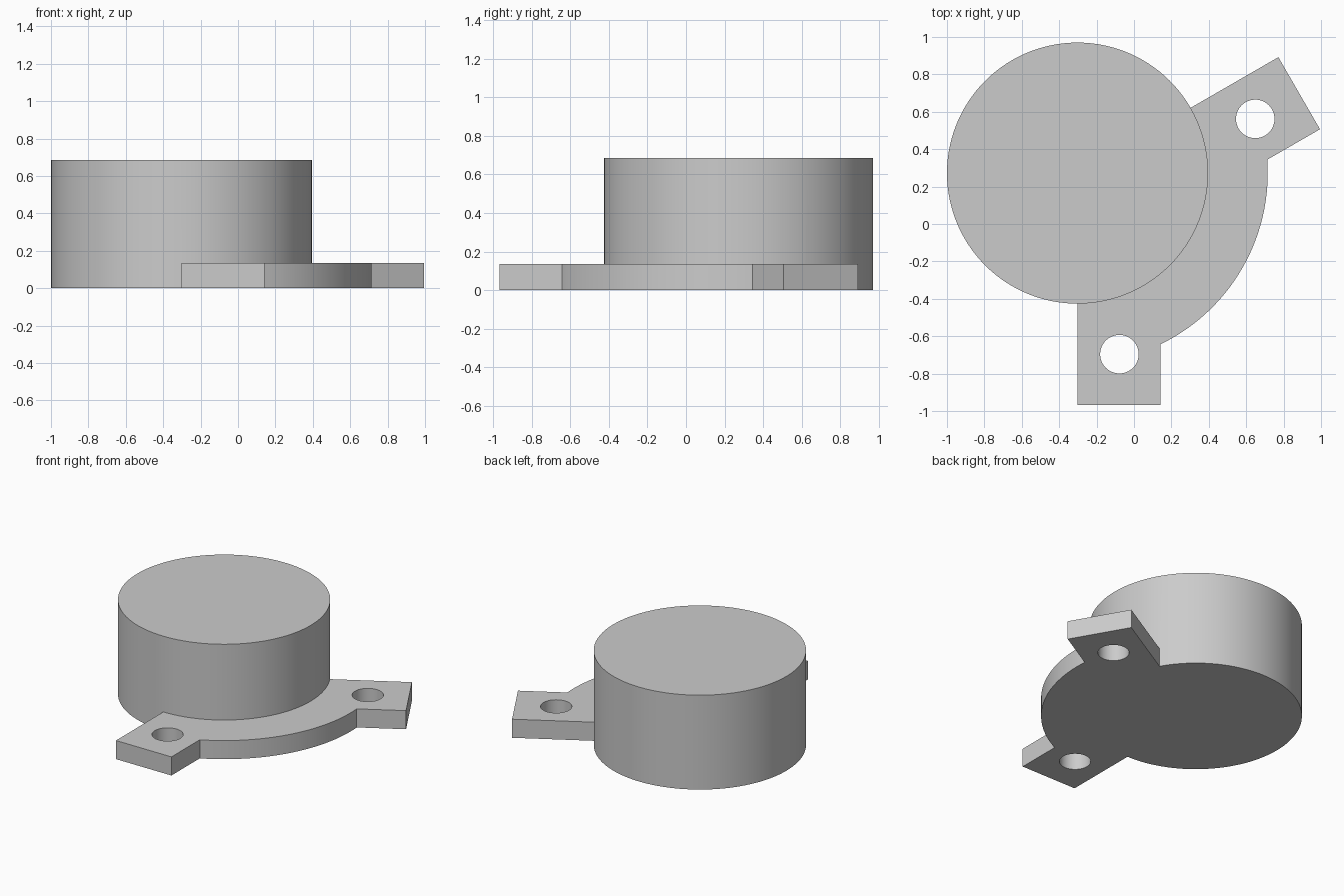
import bpy
import bmesh
from math import sin, cos, asin, pi, radians

if "Cube" in bpy.data.objects:
    bpy.data.objects.remove(bpy.data.objects["Cube"])

CX, CY = -0.302, 0.272          # axis of the round housing
R, H = 0.698, 0.685             # housing radius and height
RIM, THICK = 1.017, 0.135       # flange radius and thickness
REACH, WIDTH = 1.24, 0.445      # ear length from the axis and ear width
HOLE = (0.968, 0.224, 0.103)    # along the ear, across the ear, radius

grey = bpy.data.materials.new("grey")
grey.use_nodes = True
colour = (0.6, 0.6, 0.6, 1)
grey.diffuse_color = colour
grey.node_tree.nodes["Principled BSDF"].inputs["Base Color"].default_value = colour


def prism(name, points, z0, z1):
    """Extrude a closed outline between two heights."""
    bm = bmesh.new()
    face = bm.faces.new([bm.verts.new((x, y, z0)) for x, y in points])
    ext = bmesh.ops.extrude_face_region(bm, geom=[face])
    moved = [v for v in ext["geom"] if isinstance(v, bmesh.types.BMVert)]
    bmesh.ops.translate(bm, verts=moved, vec=(0, 0, z1 - z0))
    bmesh.ops.recalc_face_normals(bm, faces=bm.faces)
    mesh = bpy.data.meshes.new(name)
    bm.to_mesh(mesh)
    bm.free()
    mesh.materials.append(grey)
    obj = bpy.data.objects.new(name, mesh)
    bpy.context.collection.objects.link(obj)
    return obj


def circle(x, y, r, n):
    return [(x + r * cos(2 * pi * i / n), y + r * sin(2 * pi * i / n)) for i in range(n)]


def ear_point(angle, side, along, across):
    """Point in an ear's own frame; side turns it towards the other ear."""
    return (CX + along * cos(angle) - side * across * sin(angle),
            CY + along * sin(angle) + side * across * cos(angle))


def combine(target, tool, operation):
    bpy.context.view_layer.objects.active = target
    mod = target.modifiers.new("combine", 'BOOLEAN')
    mod.operation = operation
    mod.solver = 'EXACT'
    mod.object = tool
    bpy.ops.object.modifier_apply(modifier=mod.name)
    bpy.data.objects.remove(tool)


# Flange outline: first ear, curved rim, second ear, back to the axis
ears = [(radians(-90), 1), (radians(30), -1)]
turn = asin(WIDTH / RIM)
start, end = ears[0][0] + turn, ears[1][0] - turn
steps = 40
rim = [(CX + RIM * cos(a), CY + RIM * sin(a))
       for a in (start + (end - start) * i / steps for i in range(steps + 1))]
outline = [(CX, CY),
           ear_point(*ears[0], REACH, 0), ear_point(*ears[0], REACH, WIDTH),
           *rim,
           ear_point(*ears[1], REACH, WIDTH), ear_point(*ears[1], REACH, 0)]
flange = prism("mounting_flange", outline, 0, THICK)

# Screw holes through both ears
for angle, side in ears:
    x, y = ear_point(angle, side, HOLE[0], HOLE[1])
    cutter = prism("hole_cutter", circle(x, y, HOLE[2], 48), -0.1, THICK + 0.1)
    cutter.hide_render = True
    combine(flange, cutter, 'DIFFERENCE')

# Round housing, joined with the flange into one solid
housing = prism("housing_with_flange", circle(CX, CY, R, 120), 0, H)
combine(housing, flange, 'UNION')

bpy.ops.object.select_all(action='DESELECT')
housing.select_set(True)
bpy.context.view_layer.objects.active = housing
bpy.ops.object.shade_smooth_by_angle(angle=radians(30))
